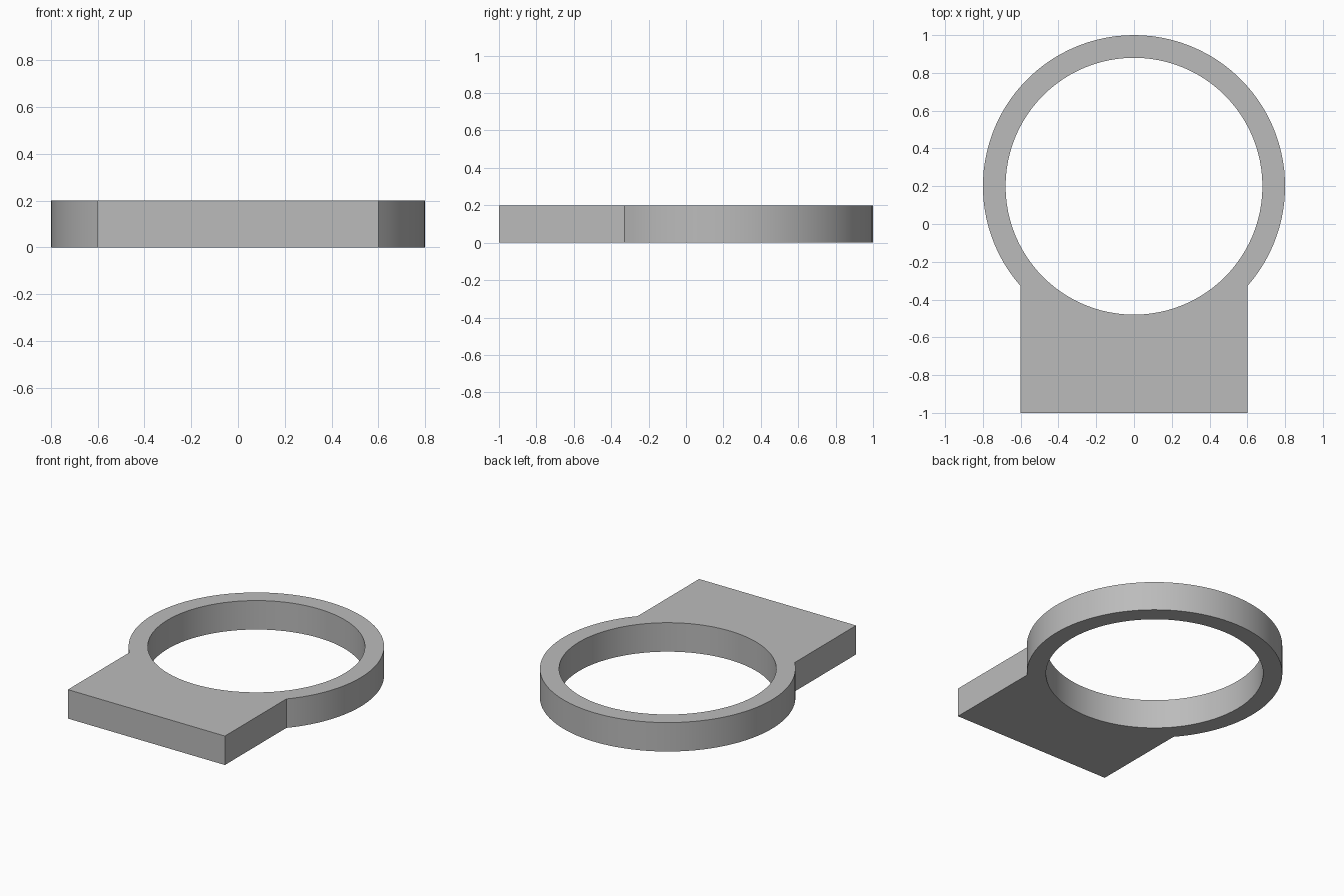
import bpy
import bmesh
from math import acos, cos, sin, pi, radians

cube = bpy.data.objects.get("Cube")
if cube:
    bpy.data.objects.remove(cube, do_unlink=True)

CENTRE_Y = 0.2
OUTER, INNER = 0.8, 0.68
HALF_WIDTH, FRONT_Y = 0.6, -1.0
HEIGHT = 0.2
SEGMENTS = 96


def arc(radius, start, end, steps):
    """Points on an arc about the ring centre."""
    angles = [start + (end - start) * i / steps for i in range(steps + 1)]
    return [(radius * cos(a), CENTRE_Y + radius * sin(a)) for a in angles]


def add_loop(bm, points):
    """Closed chain of edges at the base."""
    verts = [bm.verts.new((x, y, 0)) for x, y in points]
    return [bm.edges.new((a, b)) for a, b in zip(verts, verts[1:] + verts[:1])]


# Plain grey material
grey = bpy.data.materials.new("plain grey")
grey.use_nodes = True
colour = (0.5, 0.5, 0.5, 1)
grey.diffuse_color = colour
grey.node_tree.nodes["Principled BSDF"].inputs["Base Color"].default_value = colour

# Outline: ring arc meeting the straight sides of the front plate
join = acos(HALF_WIDTH / OUTER)
outline = arc(OUTER, -join, pi + join, SEGMENTS * 3 // 4)
outline += [(-HALF_WIDTH, FRONT_Y), (HALF_WIDTH, FRONT_Y)]
hole = arc(INNER, 0, 2 * pi, SEGMENTS)[:-1]

# Fill between outline and hole, then raise to full thickness
bm = bmesh.new()
edges = add_loop(bm, outline) + add_loop(bm, hole)
bmesh.ops.triangle_fill(bm, edges=edges, use_beauty=True)
raised = bmesh.ops.extrude_face_region(bm, geom=bm.faces[:], use_keep_orig=True)
top = [v for v in raised["geom"] if isinstance(v, bmesh.types.BMVert)]
bmesh.ops.translate(bm, verts=top, vec=(0, 0, HEIGHT))
bmesh.ops.recalc_face_normals(bm, faces=bm.faces[:])

mesh = bpy.data.meshes.new("ring_with_plate")
bm.to_mesh(mesh)
bm.free()
mesh.materials.append(grey)
body = bpy.data.objects.new("ring_with_plate", mesh)
bpy.context.collection.objects.link(body)

# Smooth round walls, crisp rims and corners
bpy.ops.object.select_all(action="DESELECT")
body.select_set(True)
bpy.context.view_layer.objects.active = body
bpy.ops.object.shade_smooth_by_angle(angle=radians(30))
